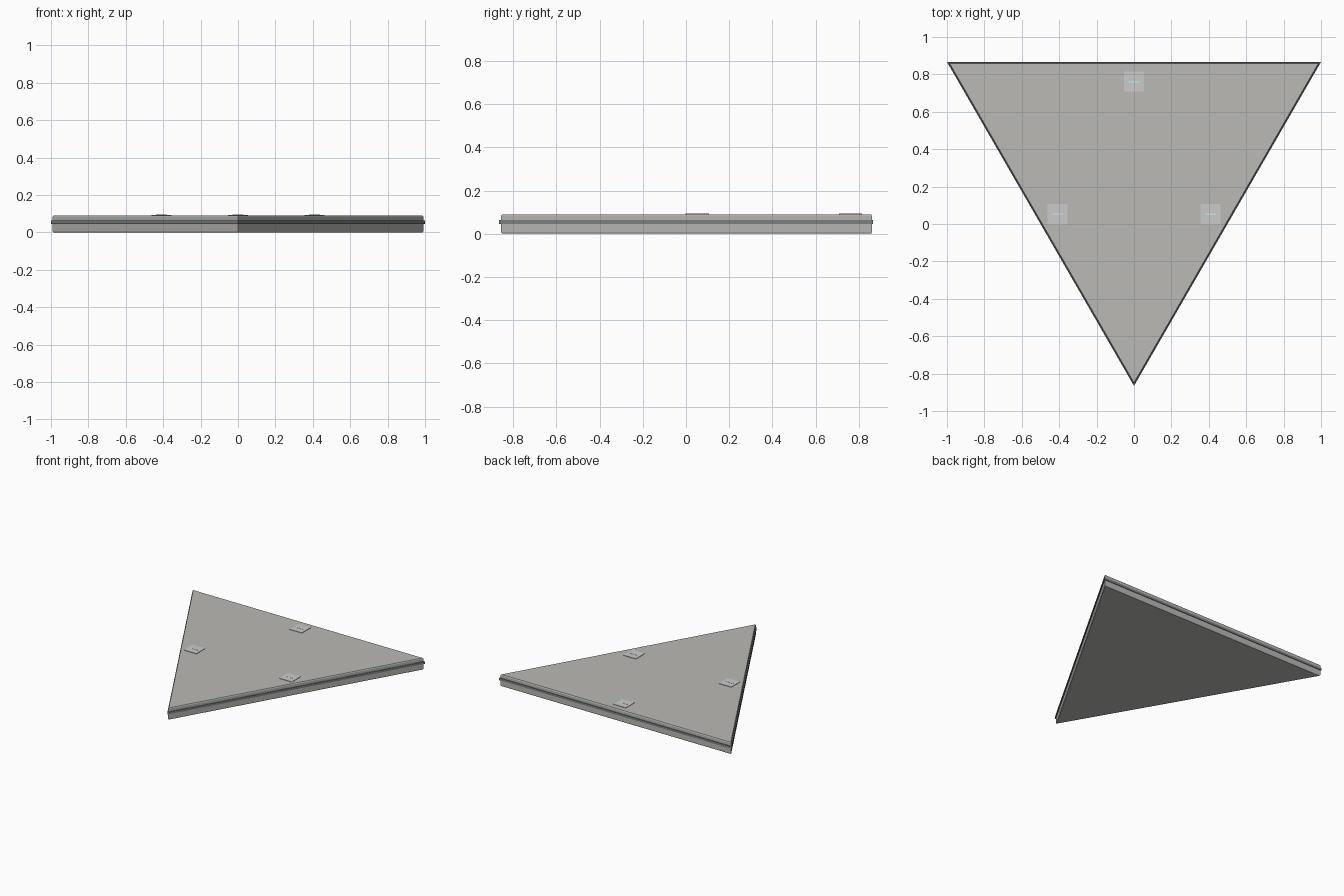
import bpy, bmesh
from math import sin, cos, radians, sqrt

if "Cube" in bpy.data.objects:
    bpy.data.objects.remove(bpy.data.objects["Cube"])

CY = sqrt(3) / 6          # centroid of the triangle in y
R = 2 / sqrt(3)           # circumradius for a side of 2


def material(name, color):
    m = bpy.data.materials.new(name)
    m.diffuse_color = color
    m.use_nodes = True
    m.node_tree.nodes["Principled BSDF"].inputs["Base Color"].default_value = m.diffuse_color
    return m


def tri_prism(name, levels, mat=None):
    """Triangular prism lofted through (edge inset, z) levels."""
    bm = bmesh.new()
    rings = []
    for inset, z in levels:
        r = R - 2 * inset
        rings.append([bm.verts.new((r * cos(radians(a)), CY + r * sin(radians(a)), z))
                      for a in (30, 150, 270)])
    for lo, hi in zip(rings, rings[1:]):
        for i in range(3):
            j = (i + 1) % 3
            bm.faces.new((lo[i], lo[j], hi[j], hi[i]))
    bm.faces.new(rings[0][::-1])
    bm.faces.new(rings[-1])
    return finish(name, bm, mat)


def box(name, center, size, mat):
    bm = bmesh.new()
    bmesh.ops.create_cube(bm, size=1)
    bmesh.ops.scale(bm, vec=size, verts=bm.verts)
    bmesh.ops.translate(bm, vec=center, verts=bm.verts)
    return finish(name, bm, mat)


def finish(name, bm, mat):
    me = bpy.data.meshes.new(name)
    bm.to_mesh(me)
    bm.free()
    ob = bpy.data.objects.new(name, me)
    bpy.context.collection.objects.link(ob)
    if mat:
        me.materials.append(mat)
    return ob


stone = material("warm_grey", (0.50, 0.49, 0.46, 1))
dark = material("dark_trim", (0.20, 0.23, 0.24, 1))
pale = material("pale_pad", (0.72, 0.72, 0.71, 1))
teal = material("teal_mark", (0.50, 0.85, 0.80, 1))

# Slab with slightly chamfered top and bottom rims
tri_prism("slab", [(0.009, 0), (0.005, 0.006), (0.005, 0.084), (0.009, 0.09)], stone)

# Protruding trim band round the edge
tri_prism("edge_band", [(0, 0.046), (0, 0.063)], dark)

# Three square pads, one near the middle of each side, each with a thin mark
for n, a in enumerate((90, 210, 330)):
    x, y = 0.473 * cos(radians(a)), CY + 0.473 * sin(radians(a))
    box(f"pad_{n}", (x, y, 0.091), (0.108, 0.108, 0.005), pale)
    box(f"pad_mark_{n}", (x, y, 0.0935), (0.06, 0.008, 0.002), teal)
